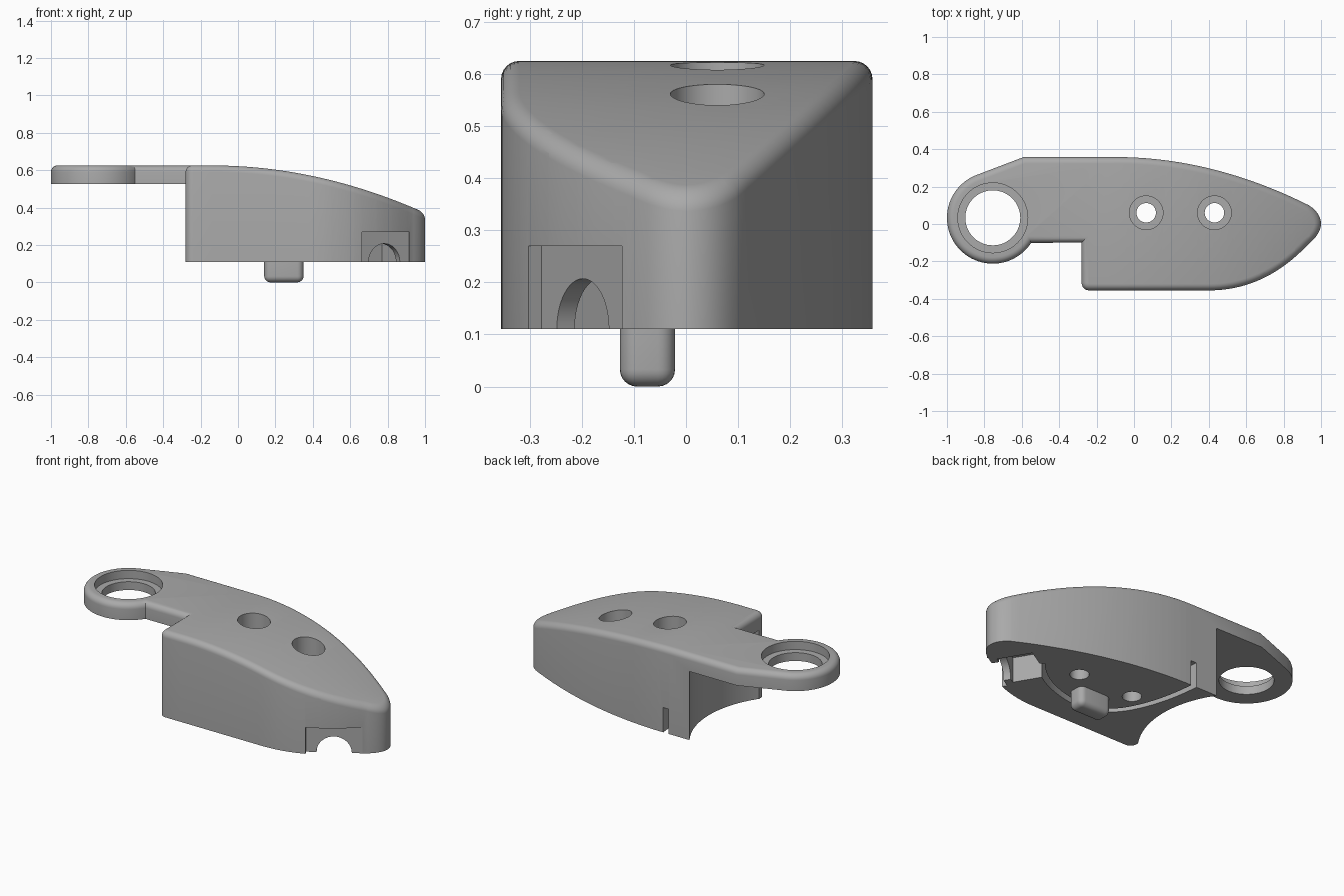
import bpy, bmesh, math
from mathutils import Vector, Matrix

cube = bpy.data.objects.get("Cube")
if cube:
    bpy.data.objects.remove(cube, do_unlink=True)

grey = bpy.data.materials.new("matte_grey")
grey.use_nodes = True
grey.diffuse_color = (0.4, 0.4, 0.4, 1)
grey.node_tree.nodes["Principled BSDF"].inputs["Base Color"].default_value = (0.4, 0.4, 0.4, 1)

BASE, TOP, ROUND = 0.11, 0.625, 0.035
RING = (-0.755, 0.033)


def bezier(a, b, c, n):
    """Quadratic curve without its last point."""
    a, b, c = Vector(a), Vector(b), Vector(c)
    return [a * (1 - t) ** 2 + b * 2 * t * (1 - t) + c * t * t for t in (i / n for i in range(n))]


def arc(centre, r, start, end, n):
    angles = [math.radians(start + (end - start) * i / n) for i in range(n + 1)]
    return [Vector((centre[0] + r * math.cos(a), centre[1] + r * math.sin(a))) for a in angles]


def offset(points, d, closed=True):
    """Move a path to its left by d, with mitred corners."""
    out, n = [], len(points)
    for i, p in enumerate(points):
        before = points[i - 1] if closed or i else p * 2 - points[1]
        after = points[(i + 1) % n] if closed or i < n - 1 else p * 2 - points[i - 1]
        e1, e2 = (p - before).normalized(), (after - p).normalized()
        n1, n2 = Vector((-e1.y, e1.x)), Vector((-e2.y, e2.x))
        out.append(p + (n1 + n2) * d / (1 + n1.dot(n2)))
    return out


def stack(bm, layers):
    """Skin a stack of (outline, height) loops and cap both ends."""
    loops = [[bm.verts.new((p.x, p.y, z)) for p in pts] for pts, z in layers]
    n = len(loops[0])
    for low, high in zip(loops, loops[1:]):
        for i in range(n):
            j = (i + 1) % n
            bm.faces.new((low[i], low[j], high[j], high[i]))
    bm.faces.new(loops[0][::-1])
    bm.faces.new(loops[-1])
    bmesh.ops.recalc_face_normals(bm, faces=bm.faces)


def finish(name, bm):
    mesh = bpy.data.meshes.new(name)
    bm.to_mesh(mesh)
    bm.free()
    mesh.materials.append(grey)
    obj = bpy.data.objects.new(name, mesh)
    bpy.context.collection.objects.link(obj)
    return obj


def activate(obj):
    bpy.ops.object.select_all(action='DESELECT')
    obj.select_set(True)
    bpy.context.view_layer.objects.active = obj


def cut(target, bm):
    tool = finish("cutter", bm)
    tool.hide_render = True
    mod = target.modifiers.new("cut", 'BOOLEAN')
    mod.operation, mod.solver, mod.object = 'DIFFERENCE', 'EXACT', tool
    activate(target)
    bpy.ops.object.modifier_apply(modifier=mod.name)
    bpy.data.objects.remove(tool, do_unlink=True)


def cut_prism(target, pts, z0, z1):
    bm = bmesh.new()
    stack(bm, [(pts, z0), (pts, z1)])
    cut(target, bm)


def cut_hole(target, centre, r, z0, z1, n=64):
    cut_prism(target, arc(centre, r, 0, 360 - 360 / n, n - 1), z0, z1)


# Housing outline, anticlockwise: corner, curved nose, back edge, ring, arm
outline = arc((-0.24, -0.315), 0.04, 180, 270, 6)
outline += bezier((0.4, -0.355), (0.7, -0.355), (0.93, -0.11), 18)
outline += bezier((0.93, -0.11), (0.998, -0.055), (1, 0), 8)
outline += bezier((1, 0), (0.998, 0.06), (0.935, 0.1), 8)
outline += bezier((0.935, 0.1), (0.4175, 0.358), (-0.1, 0.358), 26)
outline += [Vector((-0.59, 0.358))]
outline += arc(RING, 0.245, 112, 327, 48)
outline += [Vector((-0.28, -0.1))]

# Prism with a rounded top edge
layers = [(outline, BASE)]
for i in range(7):
    a = math.pi / 2 * i / 6
    layers.append((offset(outline, ROUND * (1 - math.cos(a))), TOP - ROUND * (1 - math.sin(a))))
bm = bmesh.new()
stack(bm, layers)

# Slice crosswise, then bend the top down towards the nose
for i in range(28):
    bmesh.ops.bisect_plane(bm, geom=bm.verts[:] + bm.edges[:] + bm.faces[:], dist=1e-5,
                           plane_co=(-0.14 + 0.04 * i, 0, 0), plane_no=(1, 0, 0))
for v in bm.verts:
    if v.co.z > 0.5 and v.co.x > -0.14:
        v.co.z -= 0.195 * (v.co.x + 0.14) ** 2
housing = finish("housing", bm)

# Clearance under the arm, ring bore and its step
cut_hole(housing, RING, 0.58, 0, 0.525, 128)
cut_hole(housing, RING, 0.147, 0.4, 0.8)
cut_hole(housing, RING, 0.187, 0.575, 0.8)

# Screw holes with deep counterbores
for x in (0.065, 0.43):
    cut_hole(housing, (x, 0.06), 0.052, 0, 0.8, 40)
    cut_hole(housing, (x, 0.06), 0.09, 0.35, 0.8, 48)

# Side recess, inner pocket and arched opening, in a frame turned to the nose
port = Vector((0.782, -0.198))
along = Vector((math.cos(math.radians(31)), math.sin(math.radians(31))))
inward = Vector((-along.y, along.x))


def port_box(half, near, far):
    return [port + along * s * half + inward * d
            for s, d in ((-1, near), (1, near), (1, far), (-1, far))]


cut_prism(housing, port_box(0.155, -0.2, 0), 0, 0.27)
cut_prism(housing, port_box(0.13, 0.04, 0.24), 0, 0.26)
bm = bmesh.new()
bmesh.ops.create_cone(bm, cap_ends=True, segments=48, radius1=0.097, radius2=0.097, depth=0.3)
turn = Vector((inward.x, inward.y, 0)).to_track_quat('Z', 'Y').to_matrix().to_4x4()
bm.transform(Matrix.Translation((port.x, port.y, BASE)) @ turn)
cut(housing, bm)

# Curved wire channel from the pocket to the back wall
path = bezier((0.66, 0.02), (0.52, -0.15), (0.25, -0.185), 10)
path += bezier((0.25, -0.185), (0.06, -0.2), (-0.03, 0), 10)
path += bezier((-0.03, 0), (-0.11, 0.17), (-0.12, 0.42), 10) + [Vector((-0.12, 0.42))]
cut_prism(housing, offset(path, 0.018, False) + offset(path, -0.018, False)[::-1], 0, 0.26)

# Locating peg beneath
bm = bmesh.new()
bmesh.ops.create_cube(bm, size=1)
bmesh.ops.scale(bm, vec=(0.21, 0.106, 0.2), verts=bm.verts)
bmesh.ops.translate(bm, vec=(0.245, -0.074, 0.1), verts=bm.verts)
bmesh.ops.bevel(bm, geom=bm.edges[:], offset=0.033, segments=6, profile=0.5, affect='EDGES')
peg = finish("locating_peg", bm)

for obj in (housing, peg):
    activate(obj)
    bpy.ops.object.shade_smooth_by_angle(angle=math.radians(30))
